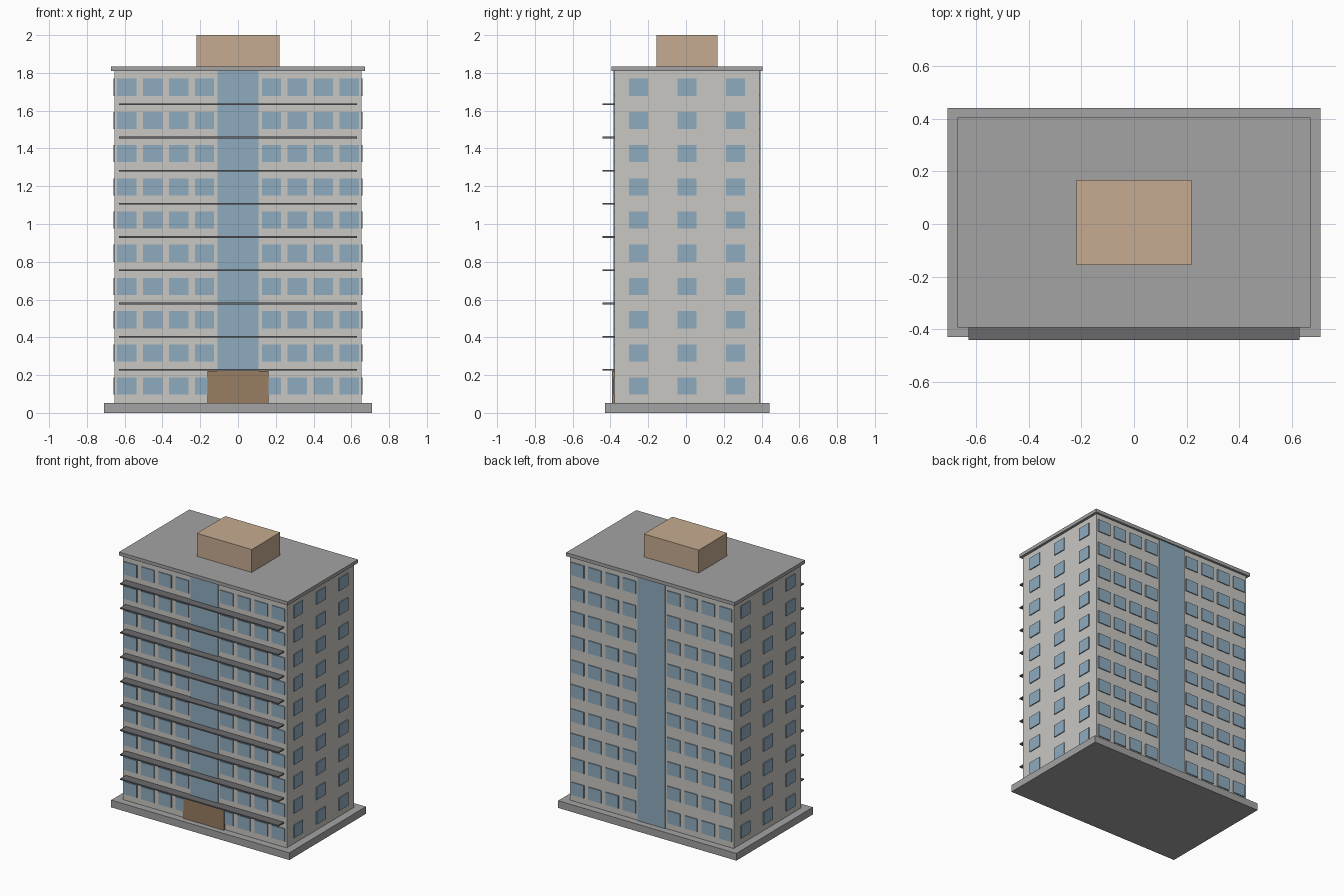
import bpy
import bmesh
from mathutils import Matrix, Vector

if "Cube" in bpy.data.objects:
    bpy.data.objects.remove(bpy.data.objects["Cube"], do_unlink=True)


def material(name, rgb):
    linear = [((c / 255 + 0.055) / 1.055) ** 2.4 for c in rgb]
    m = bpy.data.materials.new(name)
    m.use_nodes = True
    m.diffuse_color = (*linear, 1)
    m.node_tree.nodes["Principled BSDF"].inputs["Base Color"].default_value = (*linear, 1)
    return m


WALL = material("pale wall", (201, 199, 194))
GLASS = material("blue glass", (143, 171, 191))
CONCRETE = material("grey concrete", (163, 163, 164))
SLAB = material("dark grey slab", (106, 106, 109))
TAN = material("tan plaster", (198, 171, 146))
WOOD = material("brown door", (152, 125, 97))


def boxes(name, mat, items):
    """One object made of boxes, each given as (centre, size)."""
    bm = bmesh.new()
    for centre, size in items:
        bmesh.ops.create_cube(bm, size=1, matrix=Matrix.Translation(centre)
                              @ Matrix.Diagonal(Vector((*size, 1))))
    mesh = bpy.data.meshes.new(name)
    bm.to_mesh(mesh)
    bm.free()
    mesh.materials.append(mat)
    obj = bpy.data.objects.new(name, mesh)
    bpy.context.collection.objects.link(obj)


def block(name, mat, width, depth, bottom, top):
    boxes(name, mat, [((0, MID, (bottom + top) / 2), (width, depth, top - bottom))])


MID = 0.0055                      # building centre in y
HALF_X, HALF_Y = 0.653, 0.383     # wall half sizes
GROUND, EAVES = 0.052, 1.81
FLOORS = 10
STOREY = (EAVES - GROUND) / FLOORS
PROUD = 0.007                     # how far the glass stands off the wall

# Main masses
block("base", CONCRETE, 1.42, 0.871, 0, GROUND)
block("tower", WALL, 2 * HALF_X, 2 * HALF_Y, GROUND, EAVES)
block("roof", CONCRETE, 1.344, 0.8, EAVES, 1.835)
block("rooftop_room", TAN, 0.437, 0.324, 1.835, 2.0)

# Windows on all four walls
levels = [GROUND + STOREY * (i + 0.5) + 0.002 for i in range(FLOORS)]
columns = [s * (0.177 + 0.1373 * i) for s in (-1, 1) for i in range(4)]
for name, side in (("front", -1), ("back", 1)):
    y = MID + side * HALF_Y
    boxes(name + "_windows", GLASS,
          [((x, y, z), (0.102, 2 * PROUD, 0.091)) for x in columns for z in levels])
    # Tall glazed strip
    boxes(name + "_glass_strip", GLASS,
          [((0, y, (GROUND + EAVES) / 2), (0.216, 2 * PROUD, EAVES - GROUND))])
for name, side in (("right", -1), ("left", 1)):
    boxes(name + "_windows", GLASS,
          [((side * HALF_X, MID + 0.257 * k, z), (2 * PROUD, 0.102, 0.091))
           for k in (-1, 0, 1) for z in levels])

# Entrance and balcony slabs
front = MID - HALF_Y
boxes("entrance_door", WOOD, [((0, front, 0.137), (0.322, 0.026, 0.17))])
boxes("balcony_slabs", SLAB,
      [((0, (front - 0.441) / 2, GROUND + STOREY * i), (1.26, 0.441 + front, 0.009))
       for i in range(1, FLOORS)])
